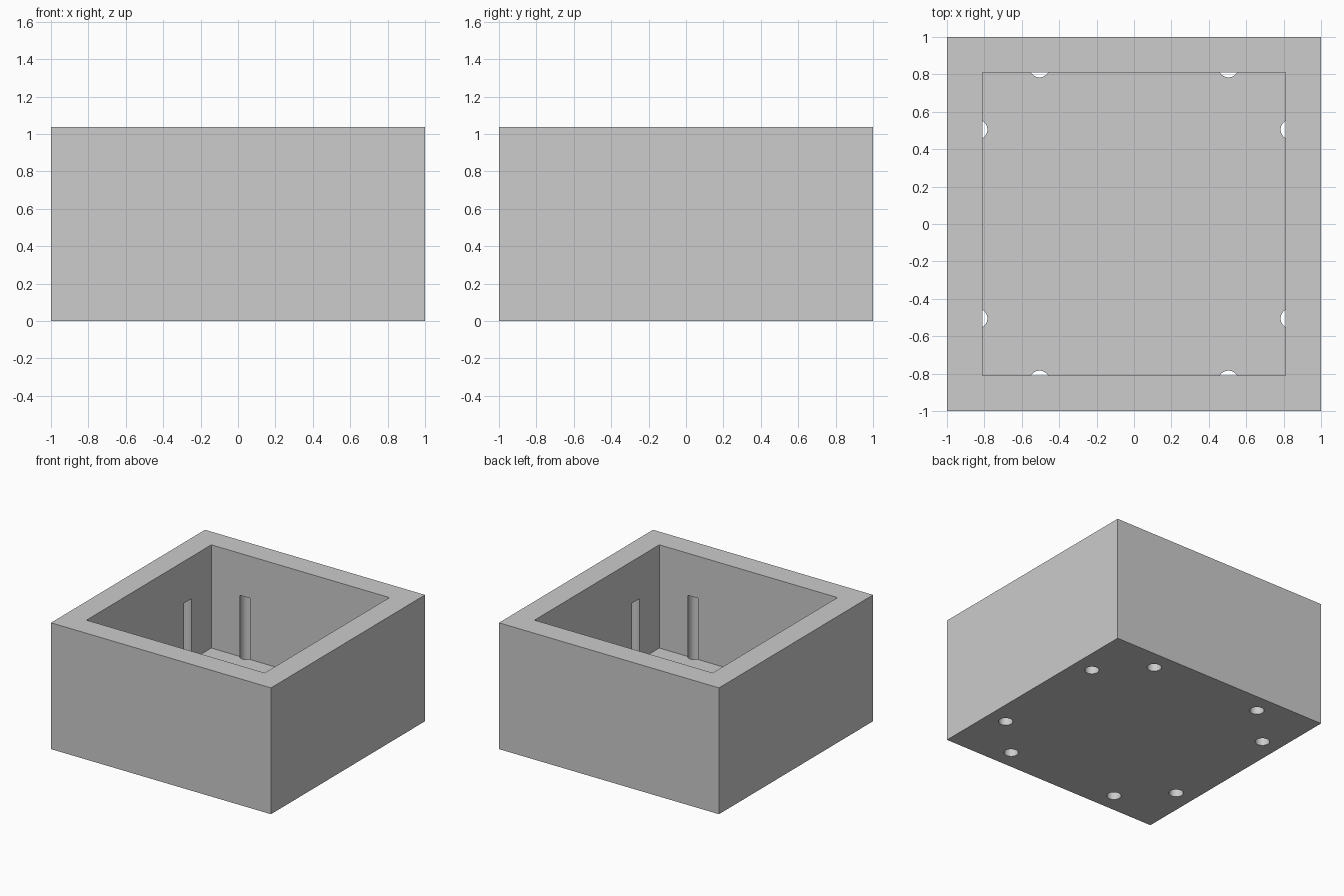
import bpy
import bmesh
from math import radians
from mathutils import Matrix

default = bpy.data.objects.get("Cube")
if default:
    bpy.data.objects.remove(default, do_unlink=True)

HEIGHT = 1.038
FLOOR = 0.19
CAVITY = 0.81        # half width of the opening
HOLE_R = 0.054
HOLE_TOP = 0.693
HOLE_OUT = 0.838     # distance of the hole axes from the centre plane
HOLE_SIDE = 0.505    # offset of the hole axes along each wall
BELOW = -0.1

grey = bpy.data.materials.new("light_grey")
grey.use_nodes = True
colour = (0.604, 0.604, 0.604, 1)
grey.diffuse_color = colour
grey.node_tree.nodes["Principled BSDF"].inputs["Base Color"].default_value = colour


def add_box(bm, half, z0, z1):
    place = Matrix.Translation((0, 0, (z0 + z1) / 2))
    size = Matrix.Diagonal((2 * half, 2 * half, z1 - z0, 1))
    bmesh.ops.create_cube(bm, size=1, matrix=place @ size)


def add_rod(bm, x, y):
    bmesh.ops.create_cone(bm, cap_ends=True, segments=48, radius1=HOLE_R, radius2=HOLE_R,
                          depth=HOLE_TOP - BELOW,
                          matrix=Matrix.Translation((x, y, (HOLE_TOP + BELOW) / 2)))


def make_object(name, bm):
    mesh = bpy.data.meshes.new(name)
    bm.to_mesh(mesh)
    bm.free()
    mesh.materials.append(grey)
    obj = bpy.data.objects.new(name, mesh)
    bpy.context.collection.objects.link(obj)
    return obj


# Outer block
bm = bmesh.new()
add_box(bm, 1, 0, HEIGHT)
box = make_object("open_box", bm)

# Square cavity cutter
bm = bmesh.new()
add_box(bm, CAVITY, FLOOR, HEIGHT + 0.1)
cavity = make_object("cavity_cutter", bm)

# Two blind holes per wall, drilled from below and breaking into the cavity
bm = bmesh.new()
for side in (-1, 1):
    for along in (-HOLE_SIDE, HOLE_SIDE):
        add_rod(bm, side * HOLE_OUT, along)
        add_rod(bm, along, side * HOLE_OUT)
holes = make_object("hole_cutter", bm)

# Cut the block and drop the cutters
for cutter in (cavity, holes):
    cutter.hide_render = True
    mod = box.modifiers.new(cutter.name, 'BOOLEAN')
    mod.operation = 'DIFFERENCE'
    mod.solver = 'EXACT'
    mod.object = cutter

bpy.ops.object.select_all(action='DESELECT')
box.select_set(True)
bpy.context.view_layer.objects.active = box
for mod in list(box.modifiers):
    bpy.ops.object.modifier_apply(modifier=mod.name)
for cutter in (cavity, holes):
    bpy.data.objects.remove(cutter, do_unlink=True)

# Round hole walls, crisp edges
bpy.ops.object.shade_smooth_by_angle(angle=radians(30))
